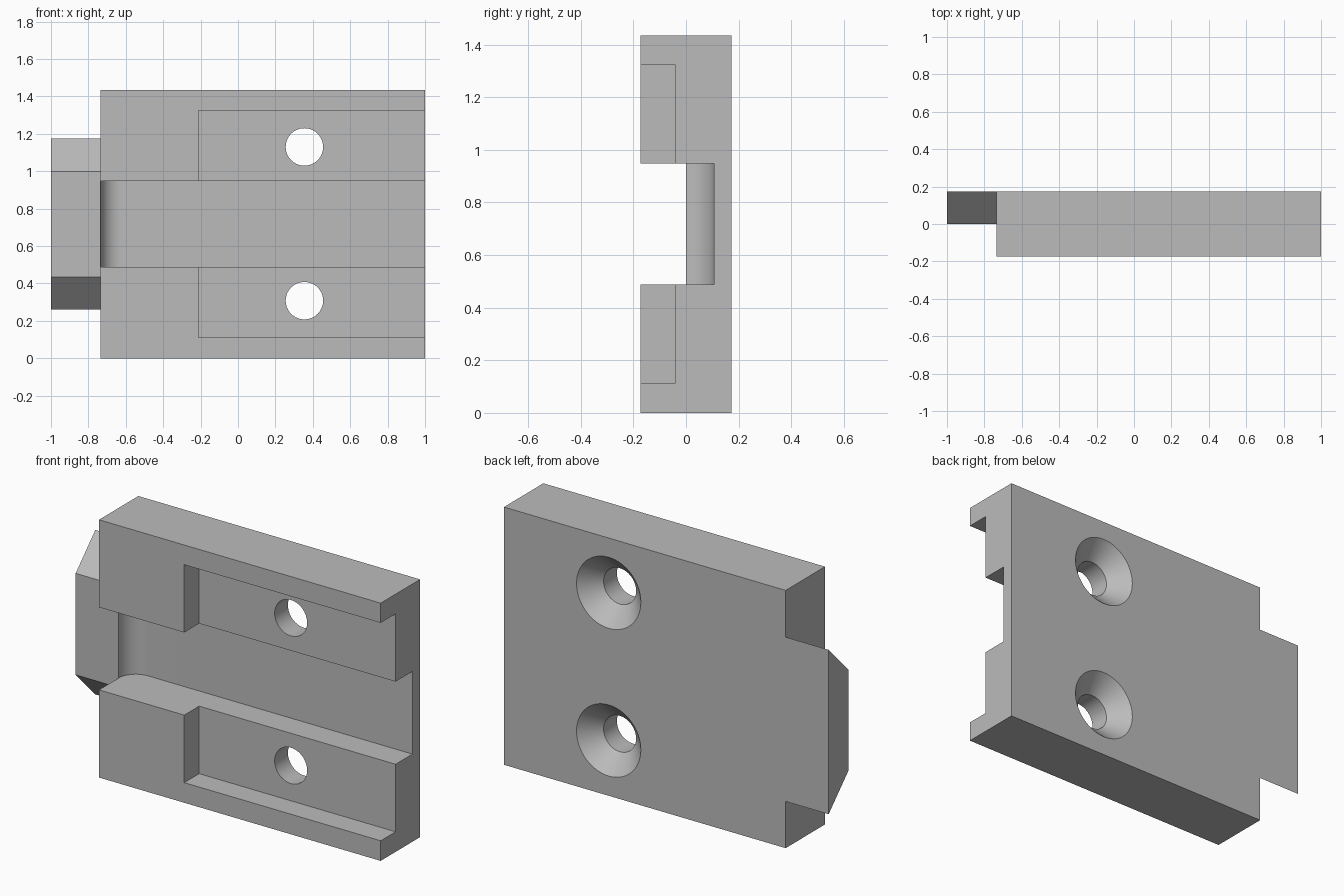
import bpy, bmesh
from math import sin, cos, pi
from mathutils import Vector

default = bpy.data.objects.get("Cube")
if default:
    bpy.data.objects.remove(default, do_unlink=True)

LEFT, RIGHT, BACK, HEIGHT = -0.735, 1.0, 0.173, 1.435

grey = bpy.data.materials.new("plain grey")
grey.use_nodes = True
grey.diffuse_color = (0.5, 0.5, 0.5, 1)
grey.node_tree.nodes["Principled BSDF"].inputs["Base Color"].default_value = grey.diffuse_color


def loft(name, rings):
    """Closed solid skinned through matching rings of points."""
    bm = bmesh.new()
    loops = [[bm.verts.new(p) for p in ring] for ring in rings]
    n = len(loops[0])
    for a, b in zip(loops, loops[1:]):
        for i in range(n):
            j = (i + 1) % n
            bm.faces.new((a[i], a[j], b[j], b[i]))
    bm.faces.new(loops[0])
    bm.faces.new(loops[-1])
    bmesh.ops.recalc_face_normals(bm, faces=bm.faces)
    mesh = bpy.data.meshes.new(name)
    bm.to_mesh(mesh)
    bm.free()
    mesh.materials.append(grey)
    obj = bpy.data.objects.new(name, mesh)
    bpy.context.collection.objects.link(obj)
    return obj


def prism(name, outline, z0, z1):
    """Extrude an (x, y) outline upward."""
    return loft(name, [[(x, y, z) for x, y in outline] for z in (z0, z1)])


def rect(x0, x1, y0, y1):
    return [(x0, y0), (x1, y0), (x1, y1), (x0, y1)]


def hole(x, z):
    """Through bore with a conical countersink on the back."""
    rings = []
    for y, r in ((-0.3, 0.1), (0.075, 0.1), (0.203, 0.228)):
        rings.append([(x + r * cos(2 * pi * i / 64), y, z + r * sin(2 * pi * i / 64))
                      for i in range(64)])
    return loft("hole_cutter", rings)


# main plate
plate = prism("plate", rect(LEFT, RIGHT, -BACK, BACK), 0, HEIGHT)

# central channel, its floor sweeping forward at the left end
R = 0.106
sweep = [(LEFT + R - R * cos(i * pi / 32), R * sin(i * pi / 32)) for i in range(17)]
outline = [(-1.2, -0.4), (-1.2, 0)] + sweep + [(1.2, R), (1.2, -0.4)]
cutters = [prism("channel_cutter", outline, 0.488, 0.948)]

# shallow pockets either side of the channel, then the screw holes
cutters.append(prism("pocket_cutter", rect(-0.21, 1.2, -0.4, -0.042), 0.112, 1.325))
cutters += [hole(0.355, z) for z in (0.308, 1.13)]

for cutter in cutters:
    cutter.hide_render = True
    mod = plate.modifiers.new(cutter.name, "BOOLEAN")
    mod.operation, mod.solver, mod.object = "DIFFERENCE", "EXACT", cutter

# bake the cuts and drop the cutters
bpy.context.view_layer.update()
baked = bpy.data.meshes.new_from_object(plate.evaluated_get(bpy.context.evaluated_depsgraph_get()))
plate.modifiers.clear()
plate.data = baked
for cutter in cutters:
    bpy.data.objects.remove(cutter, do_unlink=True)

# dovetail tab on the end, widening toward the back
tail = [(0, 0.435), (0, 1.0), (BACK, 1.175), (BACK, 0.26)]
loft("dovetail_tab", [[Vector((x, y, z)) for y, z in tail] for x in (-1, LEFT)])

# smooth the curved walls, keep corners crisp
bpy.ops.object.select_all(action="DESELECT")
plate.select_set(True)
bpy.context.view_layer.objects.active = plate
bpy.ops.object.shade_smooth_by_angle(angle=pi / 6)
